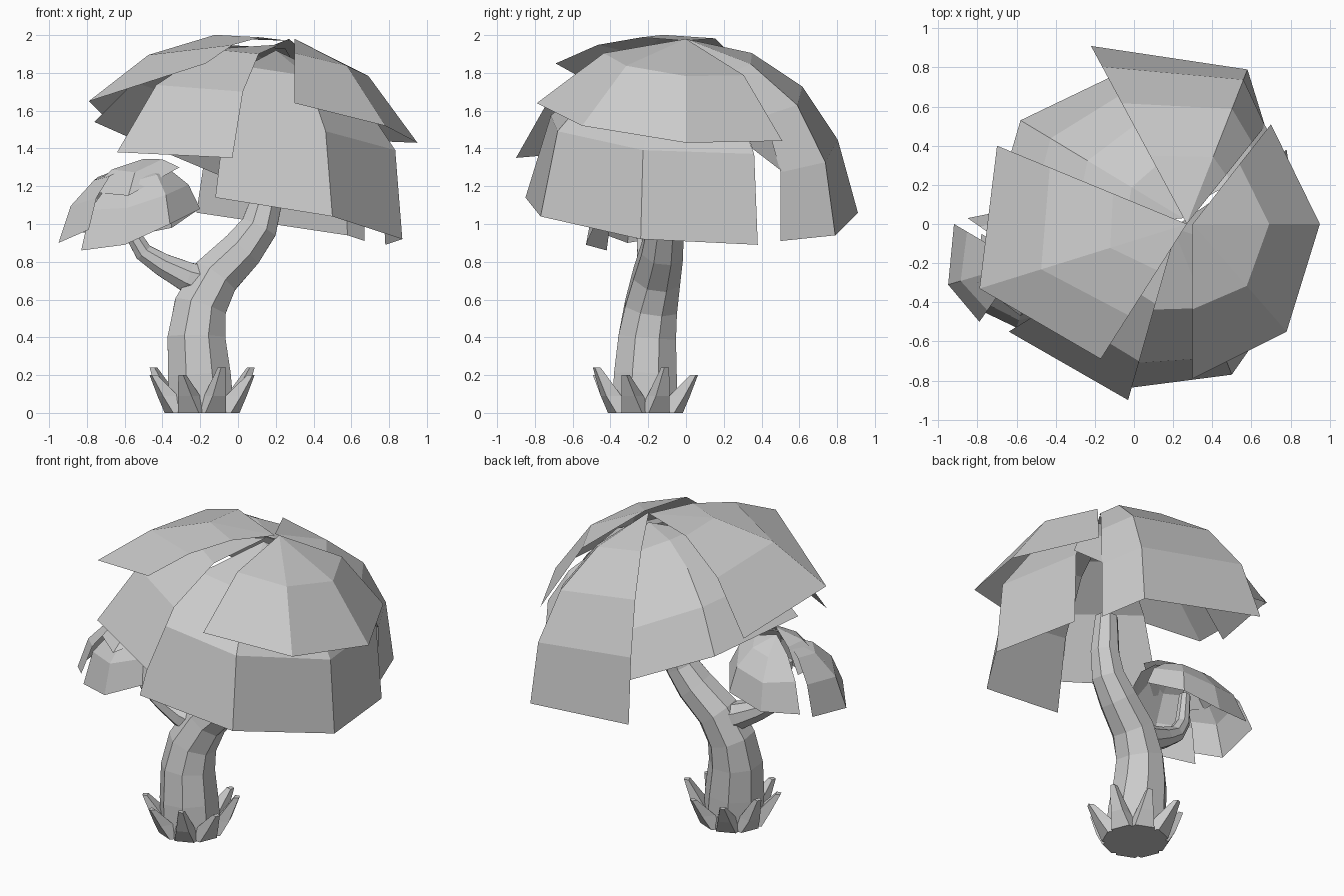
import bpy, bmesh
from math import sin, cos, tau
from mathutils import Vector

if "Cube" in bpy.data.objects:
    bpy.data.objects.remove(bpy.data.objects["Cube"])


def finish(name, bm, fix_normals=True):
    if fix_normals:
        bmesh.ops.recalc_face_normals(bm, faces=bm.faces)
    mesh = bpy.data.meshes.new(name)
    bm.to_mesh(mesh)
    bm.free()
    obj = bpy.data.objects.new(name, mesh)
    bpy.context.collection.objects.link(obj)
    return obj


def tube(name, path, sides=8):
    """Faceted limb through (x, y, z, radius) stations."""
    bm = bmesh.new()
    pts = [Vector(p[:3]) for p in path]
    rings = []
    for i, p in enumerate(pts):
        d = pts[min(i + 1, len(pts) - 1)] - pts[max(i - 1, 0)]
        if i == 0 and p.z == 0:
            d = Vector((0, 0, 1))          # flat foot on the ground
        d.normalize()
        side = Vector((0, 1, 0)).cross(d).normalized()
        fwd = d.cross(side)
        r = path[i][3]
        rings.append([bm.verts.new(p + r * (cos(tau * (k + .5) / sides) * side
                                            + sin(tau * (k + .5) / sides) * fwd))
                      for k in range(sides)])
    for a, b in zip(rings, rings[1:]):
        for k in range(sides):
            n = (k + 1) % sides
            bm.faces.new((a[k], a[n], b[n], b[k]))
    bm.faces.new(rings[0][::-1])
    bm.faces.new(rings[-1])
    return finish(name, bm)


def plate(name, apex, rim, rings=2, bulge=.12):
    """Thin fan-shaped piece of a dome: an apex, rim corners (x, y, z and an
    optional bulge of their own) and arched ribs between them."""
    bm = bmesh.new()
    top = Vector(apex)
    tip = bm.verts.new(top)
    ribs = []
    for corner in rim:
        d = Vector(corner[:3]) - top
        arch = corner[3] if len(corner) > 3 else bulge
        h = Vector((d.x, d.y)).length
        normal = Vector((d.x / h * -d.z, d.y / h * -d.z, h))   # as long as the rib
        ribs.append([bm.verts.new(top + d * t + normal * arch * 4 * t * (1 - t))
                     for t in [(i + 1) / rings for i in range(rings)]])
    for a, b in zip(ribs, ribs[1:]):
        bm.faces.new((tip, a[0], b[0]))
        for i in range(rings - 1):
            bm.faces.new((a[i], a[i + 1], b[i + 1], b[i]))
    obj = finish(name, bm, False)
    # all plates face upward
    if sum(p.normal.z * p.area for p in obj.data.polygons) < 0:
        obj.data.flip_normals()
    return obj


# Trunk and side branch
tube("trunk", [(-.19, -.22, 0, .185), (-.205, -.215, .2, .18), (-.22, -.205, .4, .165),
               (-.2, -.185, .56, .15), (-.12, -.155, .72, .135), (.02, -.125, .86, .12),
               (.11, -.11, .98, .105), (.15, -.09, 1.12, .09), (.155, -.07, 1.35, .07)])
tube("branch", [(-.14, -.165, .68, .10), (-.27, -.185, .72, .085), (-.4, -.2, .785, .065),
                (-.5, -.21, .85, .052), (-.56, -.22, .95, .045), (-.58, -.22, 1.15, .035)])

# Ring of blunt root spikes round the foot
for i in range(8):
    a = tau * (i + .5) / 8
    out, side = Vector((cos(a), sin(a), 0)), Vector((-sin(a), cos(a), 0))
    base = Vector((-.19, -.215, 0))
    bm = bmesh.new()
    loops = []
    for r0, r1, z, w in ((.12, .19, 0, .085), (.16, .24, .09, .055),
                         (.265, .295, .2 + .04 * (i % 3 == 0), .02)):
        lift = Vector((0, 0, z))
        loops.append([bm.verts.new(base + lift + out * r + side * s)
                      for r, s in ((r0, -w), (r1, -w * .7), (r1, w * .7), (r0, w))])
    for lo, hi in zip(loops, loops[1:]):
        for k in range(4):
            n = (k + 1) % 4
            bm.faces.new((lo[k], lo[n], hi[n], hi[k]))
    bm.faces.new(loops[0][::-1])
    bm.faces.new(loops[-1])
    finish(f"root_spike_{i + 1}", bm)

# Overlapping plates of the large canopy
plate("canopy_right_top", (.3, 0, 1.98),
      [(.3, -.79, 1.64), (.78, -.55, 1.52), (.95, 0, 1.43), (.7, .51, 1.44)])
plate("canopy_left_top", (.27, 0, 1.97),
      [(-.17, -.69, 1.85, .08), (-.79, -.33, 1.65, .14), (-.7, .4, 1.56, .16)], 3)
plate("canopy_back", (.27, 0, 1.98),
      [(-.22, .91, 1.06), (.58, .79, .94), (.67, .5, .91)], 4, .2)
plate("canopy_back_left", (.25, .03, 1.93),
      [(-.76, -.08, 1.54, .15), (-.58, .53, 1.46, .18), (-.08, .77, 1.25, .2),
       (.4, .74, 1.2, .16)], 4)
plate("canopy_front_left", (.22, -.02, 1.95),
      [(-.64, -.55, 1.38), (-.03, -.9, 1.35)], 3, .185)
plate("canopy_front_right", (.2, -.02, 1.92),
      [(-.12, -.85, 1.14), (.5, -.77, 1.04), (.87, -.24, .92), (.78, .38, .89)], 3, .22)
plate("canopy_inner_right", (.3, .1, 1.85),
      [(.76, .35, 1.4), (.66, .52, 1.27), (.35, .7, 1.2)], 3, .12)

# Overlapping plates of the small canopy on the branch
plate("small_canopy_front", (-.5, -.22, 1.32),
      [(-.83, -.42, .86), (-.6, -.53, .89), (-.36, -.48, 1.0), (-.2, -.25, 1.08)], 3, .18)
plate("small_canopy_left", (-.58, -.2, 1.31),
      [(-.79, -.5, .97), (-.95, -.31, .9), (-.92, 0, .95)], 3, .17)
plate("small_canopy_back", (-.52, -.2, 1.31),
      [(-.85, .03, .96), (-.6, .08, .93), (-.35, .05, .98), (-.22, -.14, 1.07)], 3, .18)
plate("small_canopy_top", (-.5, -.22, 1.345),
      [(-.31, -.28, 1.3), (-.58, -.47, 1.15), (-.8, -.3, 1.17), (-.78, -.05, 1.17)], 2, .1)
